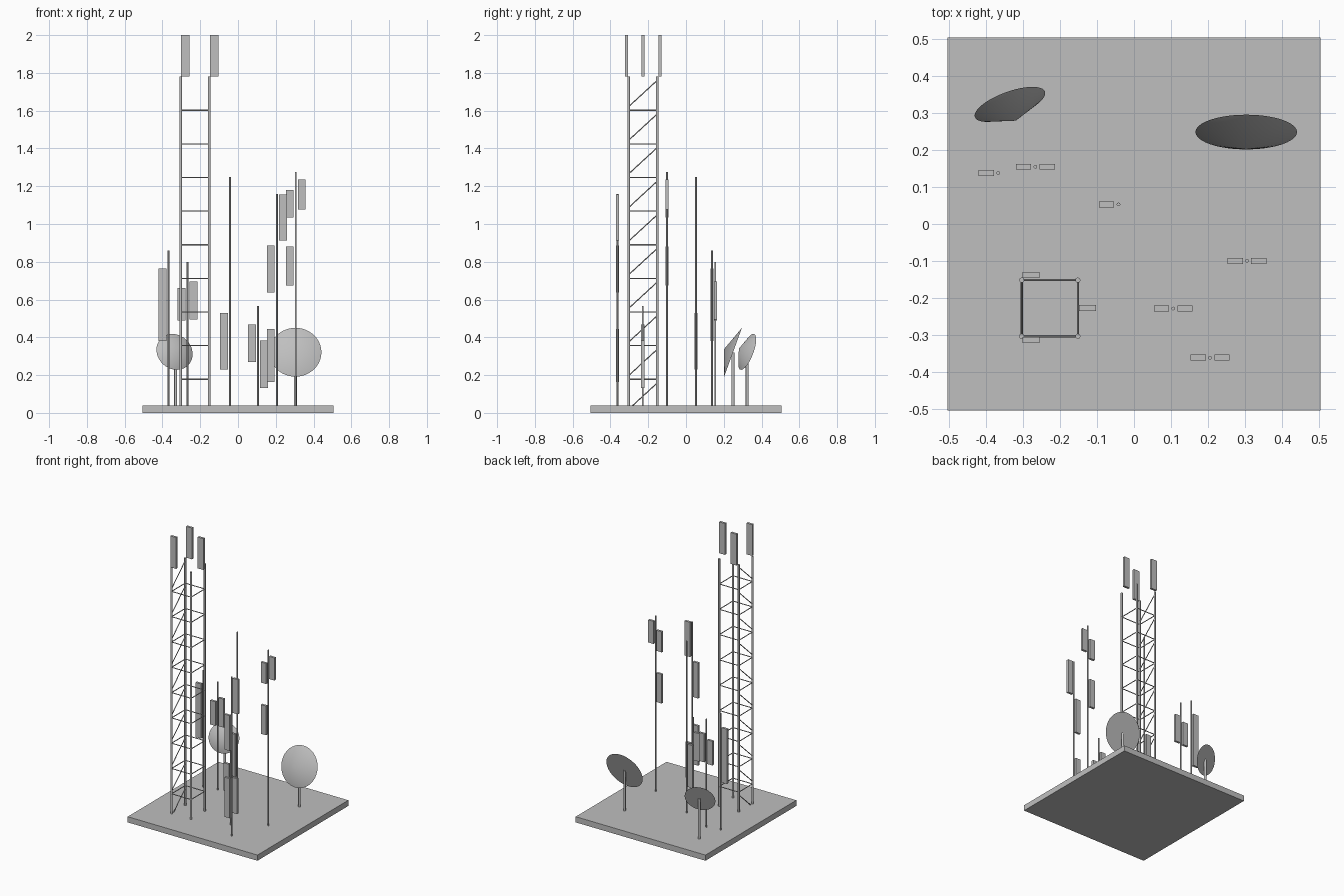
import bpy
import math
from mathutils import Vector

cube = bpy.data.objects.get("Cube")
if cube:
    bpy.data.objects.remove(cube, do_unlink=True)

# Single plain grey material
grey = bpy.data.materials.new("plain_grey")
grey.use_nodes = True
COLOR = (0.52, 0.52, 0.52, 1)
grey.diffuse_color = COLOR
grey.node_tree.nodes["Principled BSDF"].inputs["Base Color"].default_value = COLOR


def finish(name, smooth=False):
    ob = bpy.context.object
    ob.name = name
    ob.data.materials.append(grey)
    if smooth:
        bpy.ops.object.shade_smooth_by_angle(angle=math.radians(35))
    return ob


def box(name, center, size):
    bpy.ops.mesh.primitive_cube_add(size=1, location=center)
    ob = finish(name)
    ob.scale = size
    bpy.ops.object.transform_apply(location=False, rotation=False, scale=True)


def rod(name, a, b, radius, sides=12):
    a, b = Vector(a), Vector(b)
    bpy.ops.mesh.primitive_cylinder_add(
        vertices=sides, radius=radius, depth=(b - a).length, location=(a + b) / 2)
    ob = finish(name, True)
    ob.rotation_euler = (b - a).to_track_quat('Z', 'Y').to_euler()


# Base slab
box("base", (0, 0, 0.02), (1.01, 1.01, 0.04))

# Lattice tower
X0, X1 = -0.304, -0.152
Y0, Y1 = -0.304, -0.152
TOWER_TOP, SECTIONS = 1.78, 10
STEP = TOWER_TOP / SECTIONS
corners = [(X0, Y0), (X1, Y0), (X1, Y1), (X0, Y1)]
for x, y in corners:
    rod("tower_leg", (x, y, 0.02), (x, y, TOWER_TOP), 0.007)
for i in range(SECTIONS):
    z = i * STEP
    if i:
        for k in range(4):
            rod("tower_rung", (*corners[k], z), (*corners[(k + 1) % 4], z), 0.003, 8)
    mid = z + STEP / 2
    rod("tower_brace", (X0, Y0, mid - 0.07), (X0, Y1, mid + 0.07), 0.003, 8)

# Panels on top of the tower
for x, y in [(-0.279, -0.138), (-0.126, -0.228), (-0.279, -0.314)]:
    box("tower_panel", (x, y, 1.89), (0.045, 0.016, 0.22))

# Masts: x, y, top, then panels as (side, bottom, top)
masts = [
    (-0.368, 0.138, 0.86, [(-1, 0.38, 0.765)]),
    (-0.267, 0.155, 0.80, [(-1, 0.49, 0.66), (1, 0.495, 0.695)]),
    (-0.042, 0.053, 1.25, [(-1, 0.23, 0.53)]),
    (0.306, -0.1, 1.275, [(-1, 1.035, 1.18), (-1, 0.675, 0.88), (1, 1.077, 1.236)]),
    (0.106, -0.229, 0.567, [(-1, 0.27, 0.467), (1, 0.133, 0.382)]),
    (0.206, -0.362, 1.16, [(-1, 0.637, 0.886), (-1, 0.164, 0.443), (1, 0.912, 1.156)]),
]
for x, y, top, panels in masts:
    rod("mast", (x, y, 0.02), (x, y, top), 0.005)
    for side, low, high in panels:
        box("mast_panel", (x + side * 0.032, y, (low + high) / 2), (0.041, 0.016, high - low))


# Dishes: shallow capped cones tilted upward, each on a short post
def dish(center, radius, turn, post_x):
    tilt, depth = math.radians(20), 0.05
    turn = math.radians(turn)
    normal = Vector((math.cos(tilt) * math.sin(turn),
                     -math.cos(tilt) * math.cos(turn), math.sin(tilt)))
    center = Vector(center)
    bpy.ops.mesh.primitive_cone_add(
        vertices=48, radius1=radius, radius2=0, depth=depth,
        location=center + normal * depth / 2)
    ob = finish("dish", True)
    ob.rotation_euler = normal.to_track_quat('Z', 'Y').to_euler()
    rod("dish_post", (post_x, center.y, 0.02), (post_x, center.y, center.z), 0.008)


dish((0.304, 0.249, 0.321), 0.1375, 0, 0.304)
dish((-0.336, 0.324, 0.323), 0.101, 20, -0.33)
